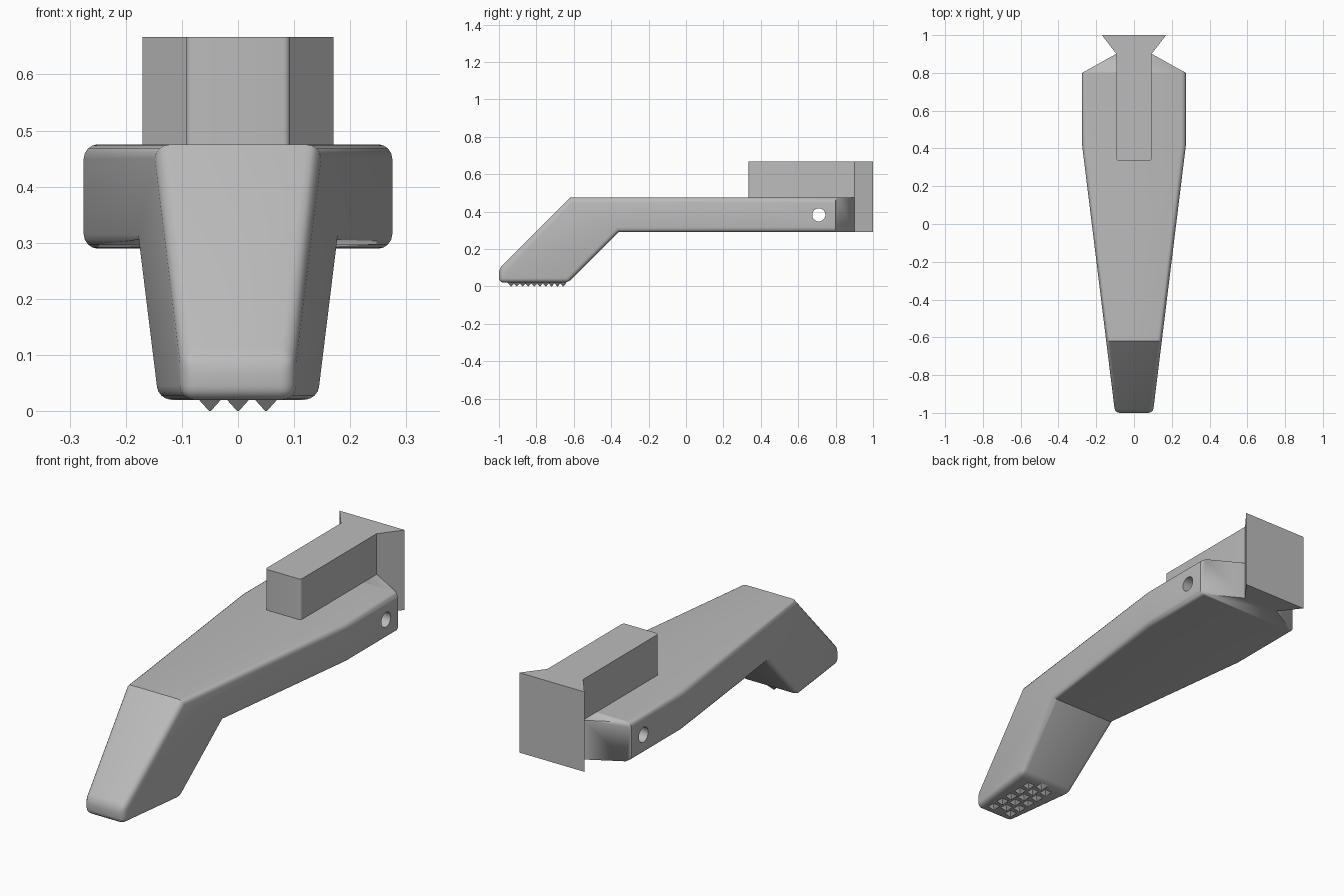
import bpy, bmesh, math
from mathutils import Matrix

cube = bpy.data.objects.get("Cube")
if cube:
    bpy.data.objects.remove(cube, do_unlink=True)

grey = bpy.data.materials.new("plain grey")
grey.use_nodes = True
COLOR = (0.5, 0.5, 0.5, 1)
grey.diffuse_color = COLOR
grey.node_tree.nodes["Principled BSDF"].inputs["Base Color"].default_value = COLOR


def finish(name, bm):
    bmesh.ops.recalc_face_normals(bm, faces=bm.faces)
    mesh = bpy.data.meshes.new(name)
    bm.to_mesh(mesh)
    bm.free()
    mesh.materials.append(grey)
    ob = bpy.data.objects.new(name, mesh)
    bpy.context.collection.objects.link(ob)
    return ob


def smooth(ob):
    bpy.ops.object.select_all(action="DESELECT")
    ob.select_set(True)
    bpy.context.view_layer.objects.active = ob
    bpy.ops.object.shade_smooth_by_angle(angle=math.radians(32))


def prism(name, half_outline, z0, z1, round_front=0):
    """Upright prism from the +x half of a plan outline."""
    outline = half_outline + [(-x, y) for x, y in reversed(half_outline)]
    bm = bmesh.new()
    low = [bm.verts.new((x, y, z0)) for x, y in outline]
    high = [bm.verts.new((x, y, z1)) for x, y in outline]
    bm.faces.new(low)
    bm.faces.new(high)
    n = len(outline)
    for i in range(n):
        j = (i + 1) % n
        bm.faces.new((low[i], low[j], high[j], high[i]))
    if round_front:
        edges = [bm.edges.get((low[i], high[i])) for i in (0, n - 1)]
        bmesh.ops.bevel(bm, geom=edges, offset=round_front, segments=4,
                        profile=0.5, affect="EDGES")
    return finish(name, bm)


def half_width(y):
    if y <= 0.42:
        return 0.275 - 0.123 * (0.42 - y)
    return 0.275 if y <= 0.8 else 0.095


# Cranked arm: side profile swept across a tapering width
profile = [(-1, 0.02), (-1, 0.095), (-0.62, 0.475), (0.42, 0.475), (0.8, 0.475),
           (0.9, 0.475), (0.9, 0.29), (0.8, 0.29), (0.42, 0.29), (-0.36, 0.29),
           (-0.63, 0.02)]
bm = bmesh.new()
sides = [[bm.verts.new((s * half_width(y), y, z)) for y, z in profile] for s in (-1, 1)]
count = len(profile)
for i in range(count):
    j = (i + 1) % count
    bm.faces.new((sides[0][i], sides[0][j], sides[1][j], sides[1][i]))
for side in sides:
    for group in ((0, 1, 2, 3, 8, 9, 10), (3, 4, 7, 8), (4, 5, 6, 7)):
        bm.faces.new([side[k] for k in group])
bmesh.ops.recalc_face_normals(bm, faces=bm.faces)
# Rounded long edges and toe; the rear facets stay sharp
soft = [bm.edges.get((side[i], side[(i + 1) % count]))
        for side in sides for i in range(count) if i not in (4, 5, 6)]
soft += [bm.edges.get((sides[0][i], sides[1][i])) for i in (0, 1, 10)]
bmesh.ops.bevel(bm, geom=soft, offset=0.025, segments=4, profile=0.5, affect="EDGES")
arm = finish("arm", bm)

# Cross pin hole
bm = bmesh.new()
bmesh.ops.create_cone(bm, cap_ends=True, segments=32, radius1=0.035, radius2=0.035, depth=1,
                      matrix=Matrix.Translation((0, 0.71, 0.382)) @ Matrix.Rotation(math.pi / 2, 4, "Y"))
cutter = finish("pin_hole_cutter", bm)
cutter.hide_render = True
cut = arm.modifiers.new("pin hole", "BOOLEAN")
cut.operation = "DIFFERENCE"
cut.solver = "EXACT"
cut.object = cutter
bpy.context.view_layer.objects.active = arm
bpy.ops.object.modifier_apply(modifier=cut.name)
bpy.data.objects.remove(cutter, do_unlink=True)
smooth(arm)

# Raised rail and flared rear dovetail
rail = prism("rail", [(0.093, 0.335), (0.093, 0.905)], 0.45, 0.667, 0.012)
smooth(rail)
prism("dovetail", [(0.093, 0.9), (0.17, 1.0)], 0.29, 0.667)

# Grip teeth under the toe: staggered pyramids
bm = bmesh.new()
for column in (-1, 0, 1):
    for row in range(5):
        y = -0.935 + 0.062 * row + (0.03 if column == 0 else 0)
        bmesh.ops.create_cone(bm, cap_ends=True, segments=4, radius1=0.002, radius2=0.03, depth=0.022,
                              matrix=Matrix.Translation((0.05 * column, y, 0.011))
                              @ Matrix.Rotation(math.pi / 4, 4, "Z"))
finish("grip_teeth", bm)
